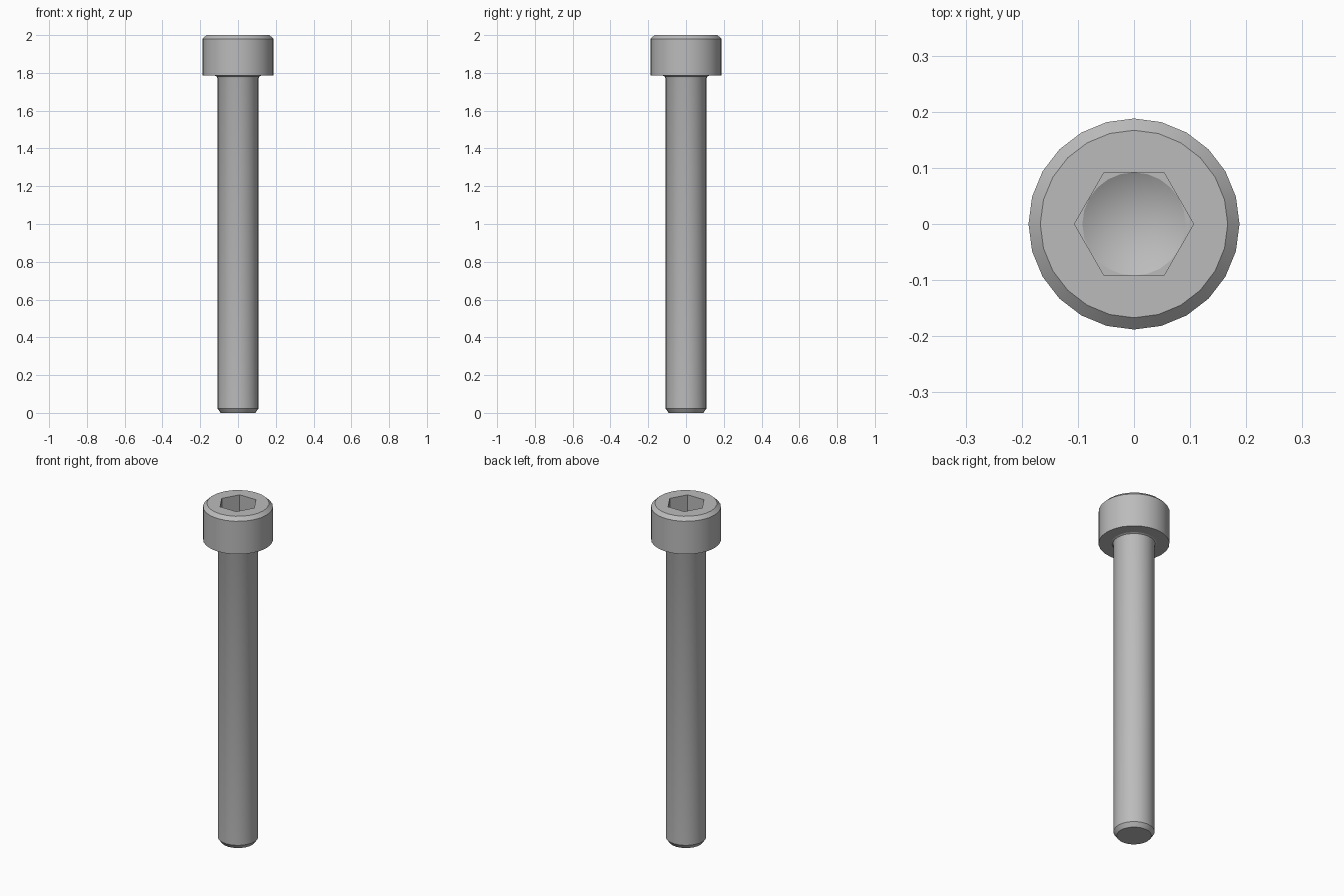
import bpy, bmesh
from math import cos, sin, radians, pi, tau

cube = bpy.data.objects.get("Cube")
if cube:
    bpy.data.objects.remove(cube)

SEGMENTS = 24          # multiple of six, so hexagon corners land on vertices
HEAD_R, SHAFT_R, SOCKET_R = 0.188, 0.109, 0.092
HEAD_Z, SOCKET_Z = 1.785, 1.89

steel = bpy.data.materials.new("steel grey")
steel.use_nodes = True
grey = (0.5, 0.5, 0.5, 1)
steel.diffuse_color = grey
steel.node_tree.nodes["Principled BSDF"].inputs["Base Color"].default_value = grey


def ring_radius(r, shape, a):
    """Radius at angle a; for a hexagon r is half the width across flats."""
    if shape == "hex":
        return r / cos(a % (pi / 3) - pi / 6)
    return r


def lathe(name, rings):
    """Join a chain of (radius, height, shape) rings; radius 0 closes at a point."""
    bm = bmesh.new()
    loops = []
    for r, z, shape in rings:
        loop = []
        for i in range(SEGMENTS):
            a = tau * i / SEGMENTS
            d = ring_radius(r, shape, a)
            loop.append(bm.verts.new((d * cos(a), d * sin(a), z)))
        loops.append(loop)
    for low, high in zip(loops, loops[1:]):
        for i in range(SEGMENTS):
            j = (i + 1) % SEGMENTS
            bm.faces.new((low[i], low[j], high[j], high[i]))
    bmesh.ops.remove_doubles(bm, verts=bm.verts, dist=0.0001)
    mesh = bpy.data.meshes.new(name)
    bm.to_mesh(mesh)
    bm.free()
    mesh.materials.append(steel)
    obj = bpy.data.objects.new(name, mesh)
    bpy.context.collection.objects.link(obj)
    bpy.ops.object.select_all(action="DESELECT")
    obj.select_set(True)
    bpy.context.view_layer.objects.active = obj
    bpy.ops.object.shade_smooth_by_angle(angle=radians(25))
    return obj


# Shaft with a chamfered tip and a small fillet under the head
lathe("shaft", [
    (0, 0, "round"),
    (0.092, 0, "round"),
    (SHAFT_R, 0.024, "round"),
    (SHAFT_R, HEAD_Z - 0.014, "round"),
    (SHAFT_R + 0.004, HEAD_Z - 0.004, "round"),
    (SHAFT_R + 0.012, HEAD_Z, "round"),
])

# Chamfered head with a hexagonal socket ending in a drilled cone
lathe("head", [
    (SHAFT_R + 0.012, HEAD_Z, "round"),
    (HEAD_R, HEAD_Z, "round"),
    (HEAD_R, 1.98, "round"),
    (0.167, 2, "round"),
    (SOCKET_R, 2, "hex"),
    (SOCKET_R, SOCKET_Z, "hex"),
    (SOCKET_R, SOCKET_Z, "round"),
    (0, SOCKET_Z - 0.053, "round"),
])
